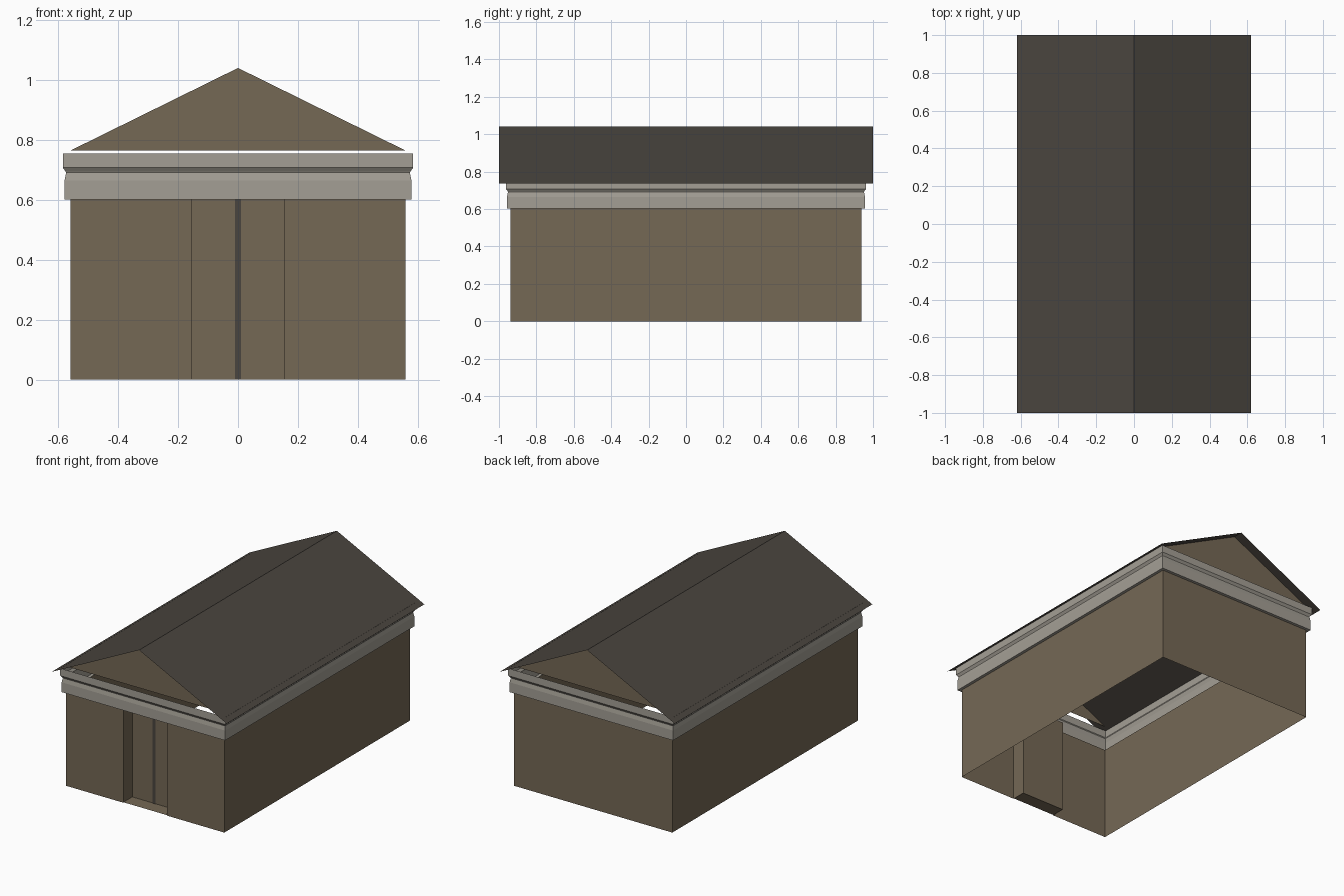
import bpy

cube = bpy.data.objects.get("Cube")
if cube:
    bpy.data.objects.remove(cube)


def material(name, rgb):
    linear = [(c / 255 / 12.92) if c < 11 else ((c / 255 + 0.055) / 1.055) ** 2.4 for c in rgb]
    m = bpy.data.materials.new(name)
    m.use_nodes = True
    m.diffuse_color = (*linear, 1)
    m.node_tree.nodes["Principled BSDF"].inputs["Base Color"].default_value = (*linear, 1)
    return m


brown = material("brown plaster", (117, 104, 85))
stone = material("pale stone", (164, 159, 149))
dark = material("dark roofing", (74, 69, 63))


def build(name, verts, faces, mat):
    mesh = bpy.data.meshes.new(name)
    mesh.from_pydata(verts, [], faces)
    mesh.materials.append(mat)
    mesh.update()
    obj = bpy.data.objects.new(name, mesh)
    bpy.context.collection.objects.link(obj)
    return obj


def skin(name, loops, mat):
    """Join a stack of closed loops, each with the same number of points."""
    n = len(loops[0])
    faces = [(k * n + i, k * n + (i + 1) % n, (k + 1) * n + (i + 1) % n, (k + 1) * n + i)
             for k in range(len(loops) - 1) for i in range(n)]
    return build(name, [p for loop in loops for p in loop], faces, mat)


def panel(name, points, mat):
    return build(name, points, [tuple(range(len(points)))], mat)


W, D, TOP = 0.56, 0.938, 0.602       # wall half width, half depth, height
DOOR, BACK = 0.155, -0.848           # doorway half width, recessed plane
EAVE_X, EAVE_Z, RIDGE = 0.62, 0.737, 1.042

# Walls: one plan outline with the doorway recess, open below
plan = [(-W, -D), (-DOOR, -D), (-DOOR, BACK), (DOOR, BACK), (DOOR, -D), (W, -D), (W, D), (-W, D)]
skin("walls", [[(x, y, z) for x, y in plan] for z in (0, TOP)], brown)

# Doorway floor and ceiling
for name, z in (("doorway_floor", 0.003), ("doorway_ceiling", TOP)):
    corners = [(-DOOR, -D, z), (DOOR, -D, z), (DOOR, BACK, z), (-DOOR, BACK, z)]
    panel(name, corners if z < 0.1 else corners[::-1], brown)

# Dark seam between the door leaves
y = BACK - 0.003
panel("door_seam", [(-0.01, y, 0.003), (0.01, y, 0.003), (0.01, y, TOP), (-0.01, y, TOP)], dark)

# Moulded cornice around the wall tops
profile = [(0, TOP), (0.019, TOP), (0.019, 0.665), (0.014, 0.692), (0.016, 0.696),
           (0.025, 0.708), (0.025, 0.755)]
skin("cornice", [[(-W - o, -D - o, z), (W + o, -D - o, z), (W + o, D + o, z), (-W - o, D + o, z)]
                 for o, z in profile], stone)

# Gable triangles
for name, y, s in (("front_gable", -D, 1), ("back_gable", D, -1)):
    panel(name, [(-s * W, y, 0.765), (s * W, y, 0.765), (0, y, RIDGE - 0.001)], brown)

# Thin pitched roof
build("roof",
      [(x, y, z) for x, z in ((-EAVE_X, EAVE_Z), (0, RIDGE), (EAVE_X, EAVE_Z)) for y in (-1, 1)],
      [(0, 2, 3, 1), (2, 4, 5, 3)], dark)
